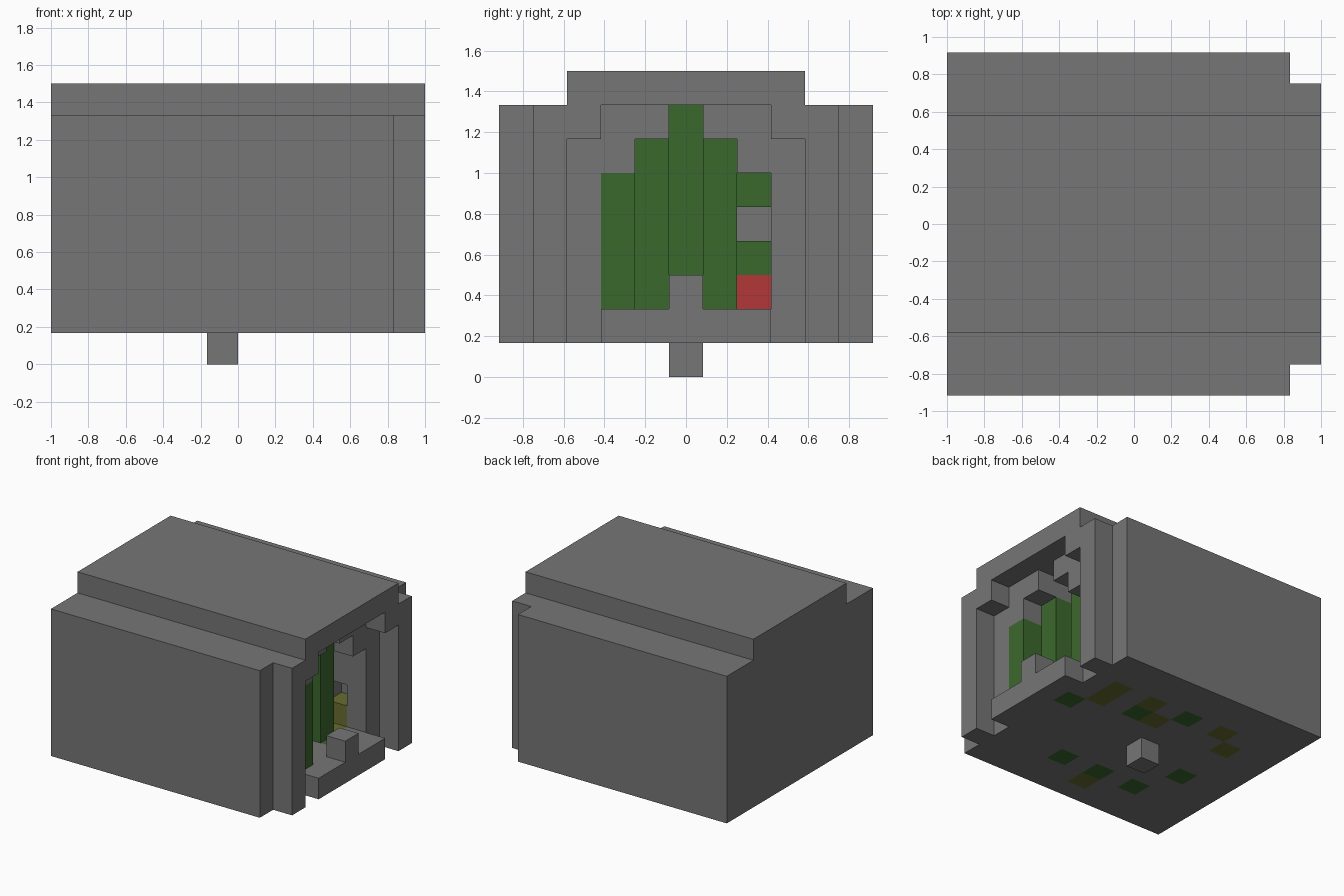
import bpy
import bmesh
from mathutils import Vector

if "Cube" in bpy.data.objects:
    bpy.data.objects.remove(bpy.data.objects["Cube"], do_unlink=True)

UNIT = 1 / 6                              # edge of one block
ORIGIN = Vector((-1, -5.5 * UNIT, 0))     # corner of block (0, 0, 0)


def material(name, color):
    m = bpy.data.materials.new(name)
    m.use_nodes = True
    m.diffuse_color = (*color, 1)
    m.node_tree.nodes["Principled BSDF"].inputs["Base Color"].default_value = (*color, 1)
    return m


stone = material("stone grey", (0.181, 0.181, 0.181))
leaf = material("leaf green", (0.044, 0.138, 0.026))
moss = material("moss olive", (0.138, 0.15, 0.027))
red = material("flower red", (0.445, 0.038, 0.038))

part_materials = {
    "chamber": stone, "roof_slab": stone, "entrance_frame": stone,
    "door_sill": stone, "bottom_peg": stone, "hanging_vines": leaf,
    "floor_leaves": leaf, "moss_blocks": moss, "flower_block": red,
}
blocks = {}                               # block position -> part name


def fill(part, xs, ys, zs):
    """Fill inclusive block ranges with a part; part None carves them away."""
    for x in range(xs[0], xs[-1] + 1):
        for y in range(ys[0], ys[-1] + 1):
            for z in range(zs[0], zs[-1] + 1):
                if part:
                    blocks[x, y, z] = part
                else:
                    blocks.pop((x, y, z), None)


# Main body, roof and peg
fill("chamber", (0, 10), (0, 10), (1, 7))
fill("roof_slab", (0, 11), (2, 8), (8,))
fill("bottom_peg", (5,), (5,), (0,))

# Stepped entrance arch at the +x end, with its sill
for side in (1, 9):
    fill("entrance_frame", (11,), (side,), (1, 7))
for side in (2, 8):
    fill("entrance_frame", (11,), (side,), (7,))
fill("door_sill", (11,), (3, 7), (1,))
fill("door_sill", (11,), (5,), (2,))

# Hollow behind the arch
fill(None, (9, 10), (4, 7), (2, 6))
fill(None, (9, 10), (5,), (7,))
fill(None, (8,), (7,), (4,))
fill(None, (9,), (8,), (3,))
fill("chamber", (10,), (7,), (6,))

# Vines, each column hanging at its own depth
fill("hanging_vines", (10,), (3,), (2, 5))
for column in (4, 6):
    fill("hanging_vines", (9,), (column,), (2, 6))
fill("hanging_vines", (8,), (5,), (3, 7))
for height in (3, 5):
    fill("hanging_vines", (8,), (7,), (height,))
fill("flower_block", (8,), (7,), (2,))

# Coloured blocks set into the floor
for x, y in ((10, 6), (7, 7), (5, 8), (2, 4), (3, 2), (5, 2), (7, 2)):
    fill("floor_leaves", (x,), (y,), (1,))
for x, y in ((9, 7), (9, 8), (7, 8), (6, 7), (3, 8), (2, 7), (5, 1)):
    fill("moss_blocks", (x,), (y,), (1,))
fill("moss_blocks", (9,), (8,), (2,))


def build_part(part):
    """Make one object from the exposed block faces of a part."""
    bm = bmesh.new()
    for cell, owner in blocks.items():
        if owner != part:
            continue
        for axis in range(3):
            for sign in (-1, 1):
                step = Vector((0, 0, 0))
                step[axis] = sign
                if tuple(int(c + s) for c, s in zip(cell, step)) in blocks:
                    continue
                u, v = Vector((0, 0, 0)), Vector((0, 0, 0))
                u[(axis + 1) % 3] = 0.5
                v[(axis + 2) % 3] = 0.5 * sign
                mid = Vector(cell) + Vector((0.5, 0.5, 0.5)) + step / 2
                corners = (mid - u - v, mid + u - v, mid + u + v, mid - u + v)
                bm.faces.new([bm.verts.new(ORIGIN + c * UNIT) for c in corners])
    bmesh.ops.remove_doubles(bm, verts=bm.verts, dist=UNIT / 100)
    mesh = bpy.data.meshes.new(part)
    bm.to_mesh(mesh)
    bm.free()
    mesh.materials.append(part_materials[part])
    obj = bpy.data.objects.new(part, mesh)
    bpy.context.collection.objects.link(obj)


for part in part_materials:
    build_part(part)
